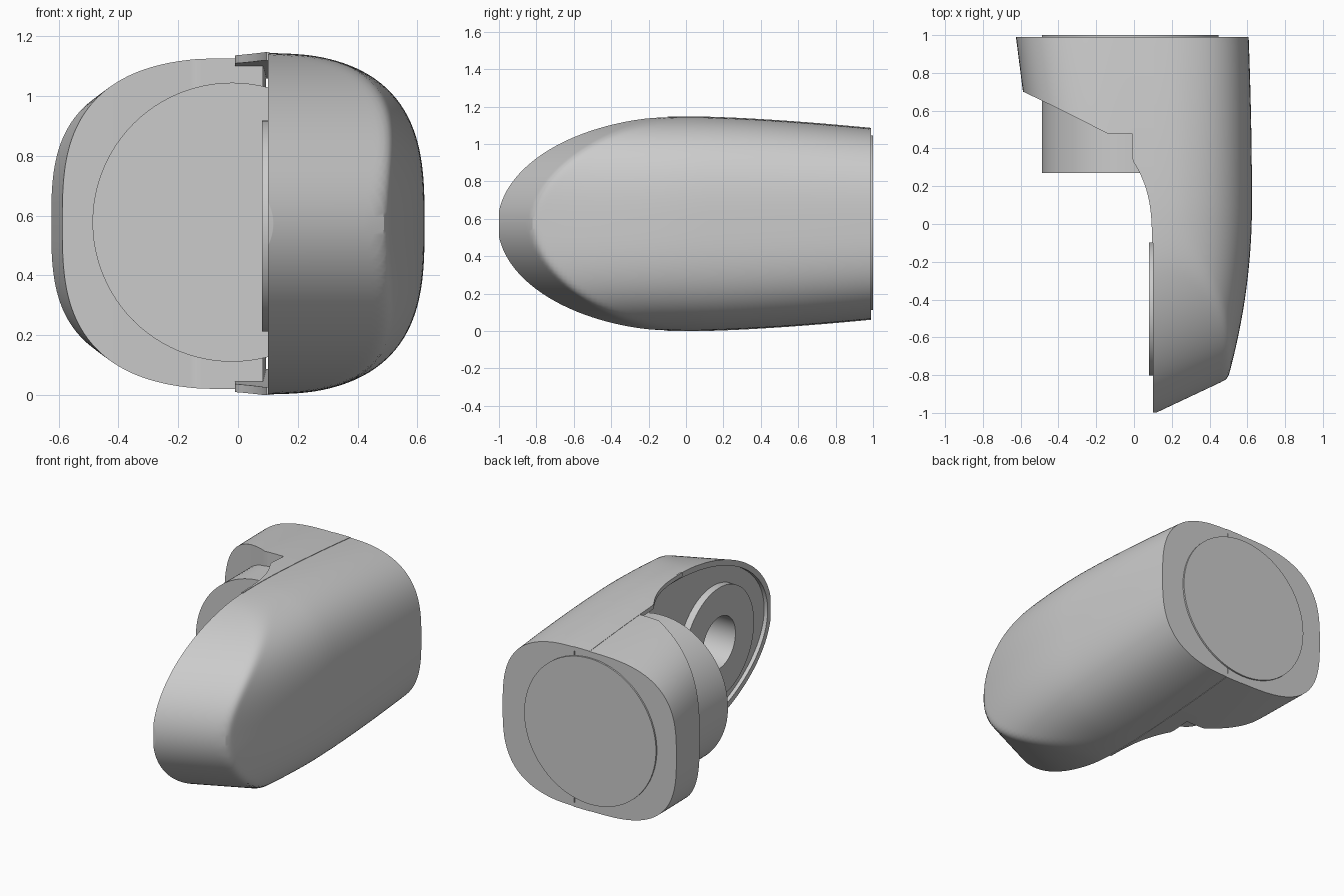
import bpy, bmesh, math
from mathutils import Matrix

if "Cube" in bpy.data.objects:
    bpy.data.objects.remove(bpy.data.objects["Cube"], do_unlink=True)

grey = bpy.data.materials.new("light_grey")
grey.use_nodes = True
grey.diffuse_color = (0.6, 0.6, 0.6, 1)
grey.node_tree.nodes["Principled BSDF"].inputs["Base Color"].default_value = (0.6, 0.6, 0.6, 1)

MID, AXIS, POWER, BACK, FLAT = 0.573, -0.01, 3.0, 0.99, 0.1


def finish(name, bm, smooth=True):
    bmesh.ops.remove_doubles(bm, verts=bm.verts, dist=1e-5)
    bmesh.ops.recalc_face_normals(bm, faces=bm.faces)
    mesh = bpy.data.meshes.new(name)
    bm.to_mesh(mesh)
    bm.free()
    mesh.materials.append(grey)
    ob = bpy.data.objects.new(name, mesh)
    bpy.context.collection.objects.link(ob)
    if smooth:
        shade(ob)
    return ob


def shade(ob):
    bpy.ops.object.select_all(action='DESELECT')
    bpy.context.view_layer.objects.active = ob
    ob.select_set(True)
    bpy.ops.object.shade_smooth_by_angle(angle=math.radians(28))


def loft(name, rings, smooth=True):
    """Closed rings, symmetric top to bottom, capped with horizontal strips."""
    bm = bmesh.new()
    vs = [[bm.verts.new(p) for p in r] for r in rings]
    n = len(vs[0])
    for a, b in zip(vs, vs[1:]):
        for i in range(n):
            j = (i + 1) % n
            bm.faces.new((a[i], a[j], b[j], b[i]))
    for r in (vs[0], vs[-1]):
        for i in range(n // 2 - 1):
            bm.faces.new((r[i], r[i + 1], r[n - 2 - i], r[n - 1 - i]))
    return finish(name, bm, smooth)


def cylinder(name, radius, start, end, centre, axis, smooth=True):
    bm = bmesh.new()
    bmesh.ops.create_cone(bm, cap_ends=True, segments=96, radius1=radius,
                          radius2=radius, depth=end - start)
    turn = Matrix.Rotation(math.pi / 2, 4, 'Y' if axis == 'X' else 'X')
    half = (start + end) / 2
    place = (half, centre[0], centre[1]) if axis == 'X' else (centre[0], half, centre[1])
    bm.transform(Matrix.Translation(place) @ turn)
    return finish(name, bm, smooth)


def cut(ob, cutter):
    cutter.hide_render = True
    cutter.hide_viewport = True
    mod = ob.modifiers.new("cut", 'BOOLEAN')
    mod.operation, mod.solver, mod.object = 'DIFFERENCE', 'EXACT', cutter
    bpy.context.view_layer.objects.active = ob
    bpy.ops.object.select_all(action='DESELECT')
    ob.select_set(True)
    bpy.ops.object.modifier_apply(modifier=mod.name)


def half_height(y):
    return 0.572 - 0.062 * (max(y - 0.05, 0) / 0.95) ** 1.5


def half_width(y):
    return 0.63 - (0.022 if y > 0.1 else 0.15) * (y - 0.1) ** 2


# Main arm: rounded square section blended with a slanted, rounded nose
def gauge(x, y, dz):
    v = abs(dz) / half_height(y)
    section = ((abs(x - AXIS) / half_width(y)) ** POWER + v ** POWER) ** (1 / POWER)
    nose = math.hypot(min(y - 0.47 * (x - FLAT), 0), v)
    soft = 0.03
    return max(section, nose) + max(0, soft - abs(section - nose)) ** 2 / (4 * soft) - 0.007


def arm_point(y, angle):
    c, s = math.cos(angle), math.sin(angle)
    lo, hi = 0.0, 1.5
    for _ in range(30):
        r = (lo + hi) / 2
        if gauge(FLAT + r * c, y, r * s) < 1:
            lo = r
        else:
            hi = r
    return (FLAT + lo * c, y, MID + lo * s)


STEPS, RAYS = 70, 80
arm_rings = []
for k in range(STEPS):
    y = -0.999 + (BACK + 0.999) * (k / (STEPS - 1)) ** 1.8
    arm_rings.append([arm_point(y, math.pi * (i / (RAYS - 1) - 0.5)) for i in range(RAYS)])
arm = loft("arm_shell", arm_rings, False)

# Shallow recess on the inner face and the pivot bore
profile = [(0.47, 0.54)]
for i in range(33):
    a = math.pi / 2 * (1 - i / 32)
    profile.append((-0.97 * math.cos(a), 0.54 * math.sin(a)))
outline = [(y, MID + z) for y, z in profile] + [(y, MID - z) for y, z in reversed(profile[:-1])]
bm = bmesh.new()
face = bm.faces.new([bm.verts.new((0.0, y, z)) for y, z in outline])
top = bmesh.ops.extrude_face_region(bm, geom=[face])["geom"]
bmesh.ops.translate(bm, vec=(0.125, 0, 0), verts=[g for g in top if isinstance(g, bmesh.types.BMVert)])
cut(arm, finish("recess_cutter", bm, False))
PIVOT = (-0.45, 0.565)
bore = cylinder("bore_cutter", 0.165, 0.0, 0.3, PIVOT, 'X', False)
cut(arm, bore)
shade(arm)

# Pivot washer
washer = cylinder("pivot_washer", 0.353, 0.08, 0.13, PIVOT, 'X', False)
cut(washer, bore)
shade(washer)


# Back block with a slanted front
def block_front(x):
    return 0.48 + 0.22 * min(max((-0.15 - x) / 0.435, 0), 1)


def block_ring(t):
    upper = []
    for i in range(49):
        a = math.pi / 2 * i / 48
        # x runs from the flat plane to the far side
        u = -0.17 + 1.17 * math.sin(a)
        y = block_front(AXIS - 0.577 * u)
        y += (BACK - y) * t
        w = 0.615 - 0.128 * (BACK - y)
        z = half_height(y) * max(1 - abs(u) ** POWER, 0) ** (1 / POWER)
        upper.append((AXIS - w * u, y, z))
    ring = [(x, y, MID + z) for x, y, z in upper]
    return ring + [(x, y, MID - max(z, 1e-3)) for x, y, z in reversed(upper)]


loft("back_block", [block_ring(k / 16) for k in range(17)])


# Thin lips joining the arm to the back block, top and bottom
def lip_ring(y, side):
    s = min(max((0.34 - y) / 0.44, 0), 1)
    inner = AXIS + 0.105 * (1 - (1 - s) ** 2.8)
    h = half_height(y) + 0.002
    return [(x, y, MID + side * z) for x, z in
            ((inner, h), (FLAT + 0.005, h), (FLAT + 0.005, h - 0.027), (inner, h - 0.027))]


for label, side in (("top", 1), ("bottom", -1)):
    loft(label + "_lip", [lip_ring(-0.1 + (BACK + 0.1) * k / 48, side) for k in range(49)])

# Round joint that passes through the block and shows as a disc on the back
cylinder("joint_cylinder", 0.467, 0.27, 1.0, (-0.02, 0.578), 'Y')
